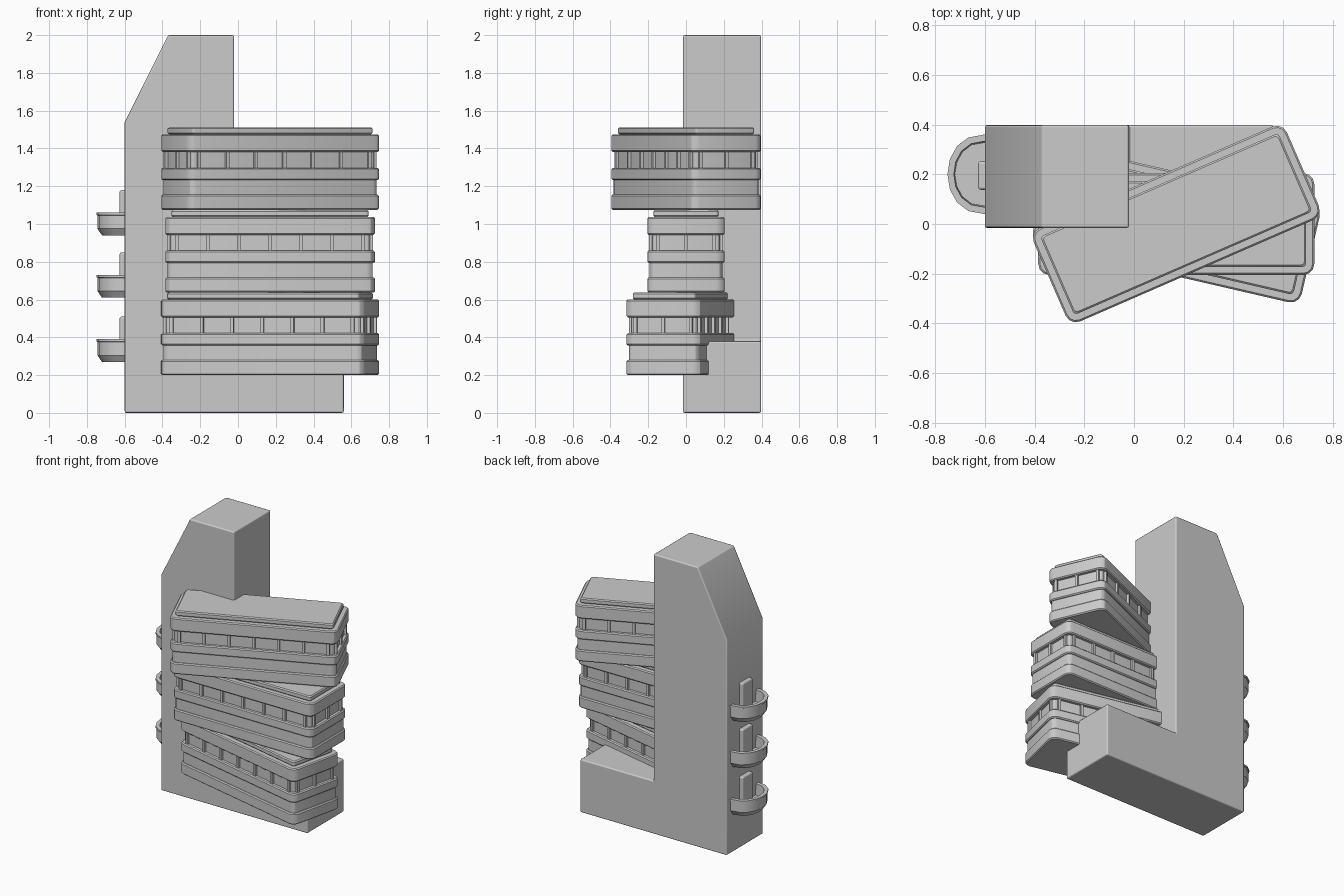
import bpy, bmesh, math
from mathutils import Matrix, Vector

if "Cube" in bpy.data.objects:
    bpy.data.objects.remove(bpy.data.objects["Cube"])


def finish(bm, name, loc=(0, 0, 0), rot=0, angle=30):
    bmesh.ops.recalc_face_normals(bm, faces=bm.faces)
    me = bpy.data.meshes.new(name)
    bm.to_mesh(me)
    bm.free()
    ob = bpy.data.objects.new(name, me)
    bpy.context.collection.objects.link(ob)
    ob.location = loc
    ob.rotation_euler.z = math.radians(rot)
    bpy.ops.object.select_all(action='DESELECT')
    ob.select_set(True)
    bpy.context.view_layer.objects.active = ob
    bpy.ops.object.shade_smooth_by_angle(angle=math.radians(angle))
    return ob


def loft(bm, rings):
    """Skin a stack of closed rings and cap both ends."""
    loops = [[bm.verts.new(p) for p in r] for r in rings]
    n = len(loops[0])
    for a, b in zip(loops, loops[1:]):
        for i in range(n):
            j = (i + 1) % n
            bm.faces.new((a[i], a[j], b[j], b[i]))
    bm.faces.new(loops[0][::-1])
    bm.faces.new(loops[-1])


def box(bm, size, loc):
    m = Matrix.Translation(loc) @ Matrix.Diagonal((*size, 1))
    return bmesh.ops.create_cube(bm, size=1, matrix=m)


def bevel(ob, width, segments=2):
    mod = ob.modifiers.new("bevel", 'BEVEL')
    mod.width, mod.segments = width, segments
    mod.limit_method = 'ANGLE'
    mod.harden_normals = True


# Tower with a sloped crown and a low foot
profile = [(-0.6, 0), (0.56, 0), (0.56, 0.38), (-0.02, 0.38),
           (-0.02, 2), (-0.37, 2), (-0.6, 1.54)]
bm = bmesh.new()
loft(bm, [[(x, y, z) for x, z in profile] for y in (-0.016, 0.398)])
bevel(finish(bm, "tower"), 0.01)

L, W, R = 1.11, 0.41, 0.045


def rounded_rect(inset, z):
    r = max(R - inset, 0.015)
    hx, hy = L / 2 - inset - r, W / 2 - inset - r
    pts = []
    for k, (sx, sy) in enumerate([(1, 1), (-1, 1), (-1, -1), (1, -1)]):
        for s in range(4):
            a = math.pi / 2 * (k + s / 3)
            pts.append((sx * hx + r * math.cos(a), sy * hy + r * math.sin(a), z))
    return pts


# Floor bands: inset, bottom, top
bands = [(0, 0, 0.08), (0.012, 0.08, 0.157), (0, 0.157, 0.222),
         (0.026, 0.222, 0.306), (0, 0.306, 0.4), (0.033, 0.4, 0.437)]
c = 0.007


def floor_block(name, z, rot):
    bm = bmesh.new()
    rings = []
    for inset, lo, hi in bands:
        if inset in (0, 0.033):
            rings += [(inset + c, lo), (inset, lo + c), (inset, hi - c), (inset + c, hi)]
        else:
            rings += [(inset, lo), (inset, hi)]
    loft(bm, [rounded_rect(*r) for r in rings])
    finish(bm, name + "_floor", (0.17, 0, z), rot)
    # Window mullions on all four sides
    bm = bmesh.new()
    for side in (-1, 1):
        for i in range(-3, 4):
            box(bm, (0.018, 0.03, 0.09), (i * 0.164, side * (W / 2 - 0.025), 0.264))
        for i in range(-1, 2):
            box(bm, (0.03, 0.018, 0.09), (side * (L / 2 - 0.025), i * 0.15, 0.264))
    finish(bm, name + "_mullions", (0.17, 0, z), rot)


for name, z, rot in [("lower", 0.2, -13), ("middle", 0.637, 0), ("upper", 1.075, 23.5)]:
    floor_block(name, z, rot)


def half_round(s, z):
    pts = [(0.01, 0.16 * s, z)]
    for k in range(9):
        a = math.pi * k / 8
        pts.append((-0.15 * s * math.sin(a) ** 0.85, 0.16 * s * math.cos(a), z))
    return pts + [(0.01, -0.16 * s, z)]


# Balconies and doors on the left wall
for i, z in enumerate((0.27, 0.61, 0.94)):
    bm = bmesh.new()
    loft(bm, [half_round(*r) for r in [(0.8, 0), (0.96, 0.035), (0.96, 0.105),
                                       (1, 0.108), (1, 0.12), (0.83, 0.12), (0.8, 0.04)]])
    finish(bm, f"balcony_{i + 1}", (-0.6, 0.2, z))
    bm = bmesh.new()
    box(bm, (0.045, 0.115, 0.21), (-0.0045, 0, 0.135))
    bevel(finish(bm, f"door_{i + 1}", (-0.6, 0.195, z)), 0.012, 3)
